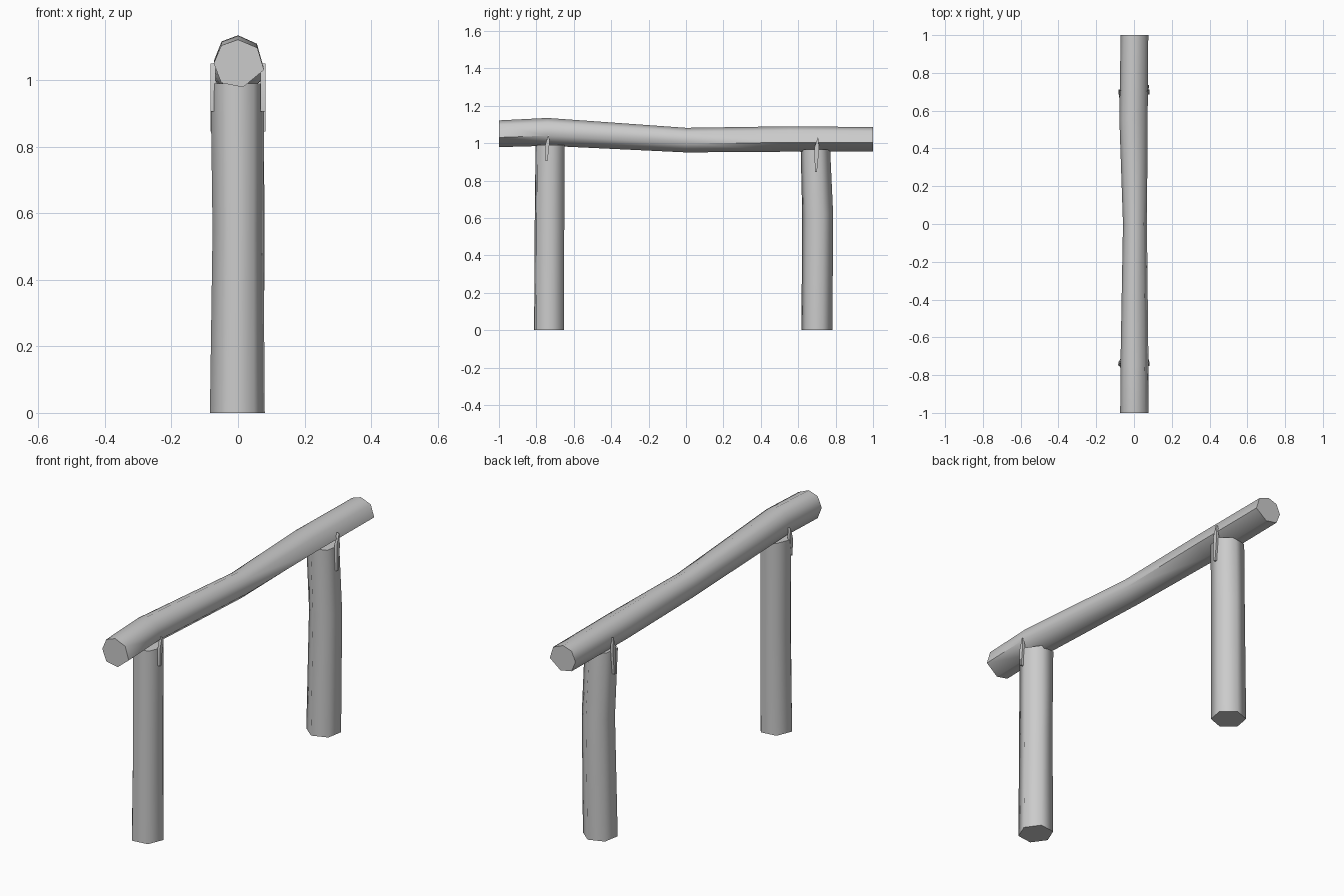
import bpy, bmesh, math
from mathutils import Vector

if "Cube" in bpy.data.objects:
    bpy.data.objects.remove(bpy.data.objects["Cube"])


def make_object(name, bm):
    bmesh.ops.recalc_face_normals(bm, faces=bm.faces)
    me = bpy.data.meshes.new(name)
    bm.to_mesh(me)
    bm.free()
    ob = bpy.data.objects.new(name, me)
    bpy.context.collection.objects.link(ob)
    bpy.ops.object.select_all(action='DESELECT')
    ob.select_set(True)
    bpy.context.view_layer.objects.active = ob
    bpy.ops.object.shade_smooth_by_angle(angle=math.radians(65))
    return ob


def loft(name, rings):
    """Skin equal-sized point rings and cap both ends."""
    bm = bmesh.new()
    loops = [[bm.verts.new(p) for p in ring] for ring in rings]
    n = len(loops[0])
    for a, b in zip(loops, loops[1:]):
        for i in range(n):
            j = (i + 1) % n
            bm.faces.new((a[i], a[j], b[j], b[i]))
    bm.faces.new(loops[0])
    bm.faces.new(loops[-1])
    return make_object(name, bm)


# Hand-hewn log rail: irregular seven-sided section (x, z), gently bent
section = [(0, 0.073), (0.058, 0.048), (0.078, -0.02), (0.015, -0.073),
           (-0.05, -0.06), (-0.073, 0), (-0.05, 0.055)]
# y, centre x, centre z, width scale, height scale
stations = [(-1, 0, 1.05, 1, 0.98), (-0.74, 0, 1.06, 0.98, 1.02),
            (0, 0.003, 1.016, 0.84, 0.9), (0.55, -0.005, 1.022, 0.99, 0.93),
            (1, 0, 1.02, 0.97, 0.9)]
loft("rail", [[(cx + x * sx, y, cz + z * sz) for x, z in section]
              for y, cx, cz, sx, sz in stations])


# Log posts: z, centre x, centre y, x radius, y radius
def post(name, sides, turn, levels):
    rings = []
    for z, cx, cy, rx, ry in levels:
        rings.append([(cx + rx * math.cos(turn + math.tau * i / sides),
                       cy + ry * math.sin(turn + math.tau * i / sides), z)
                      for i in range(sides)])
    loft(name, rings)


post("front_post", 6, 0.12, [(0, -0.002, -0.732, 0.083, 0.087),
                             (0.55, 0, -0.730, 0.077, 0.086),
                             (0.99, -0.002, -0.727, 0.081, 0.084)])
post("back_post", 6, 0.35, [(0, -0.002, 0.700, 0.084, 0.084),
                            (0.62, 0.006, 0.704, 0.079, 0.084),
                            (0.965, -0.002, 0.692, 0.080, 0.08)])


# Thin pointed pegs fixing the rail to each post
def peg(name, side, y, low, high, half):
    outline = [(y - half * 0.5, low), (y + half * 0.2, low),
               (y + half, (low + high) / 2 + 0.03), (y + half * 0.6, high),
               (y - half * 0.7, high - 0.06)]
    loft(name, [[(side * x, py, pz) for py, pz in outline]
                for x in (0.068, 0.082)])


for side, label in ((1, "right"), (-1, "left")):
    peg("front_peg_" + label, side, -0.743, 0.905, 1.05, 0.014)
    peg("back_peg_" + label, side, 0.697, 0.845, 1.035, 0.015)
